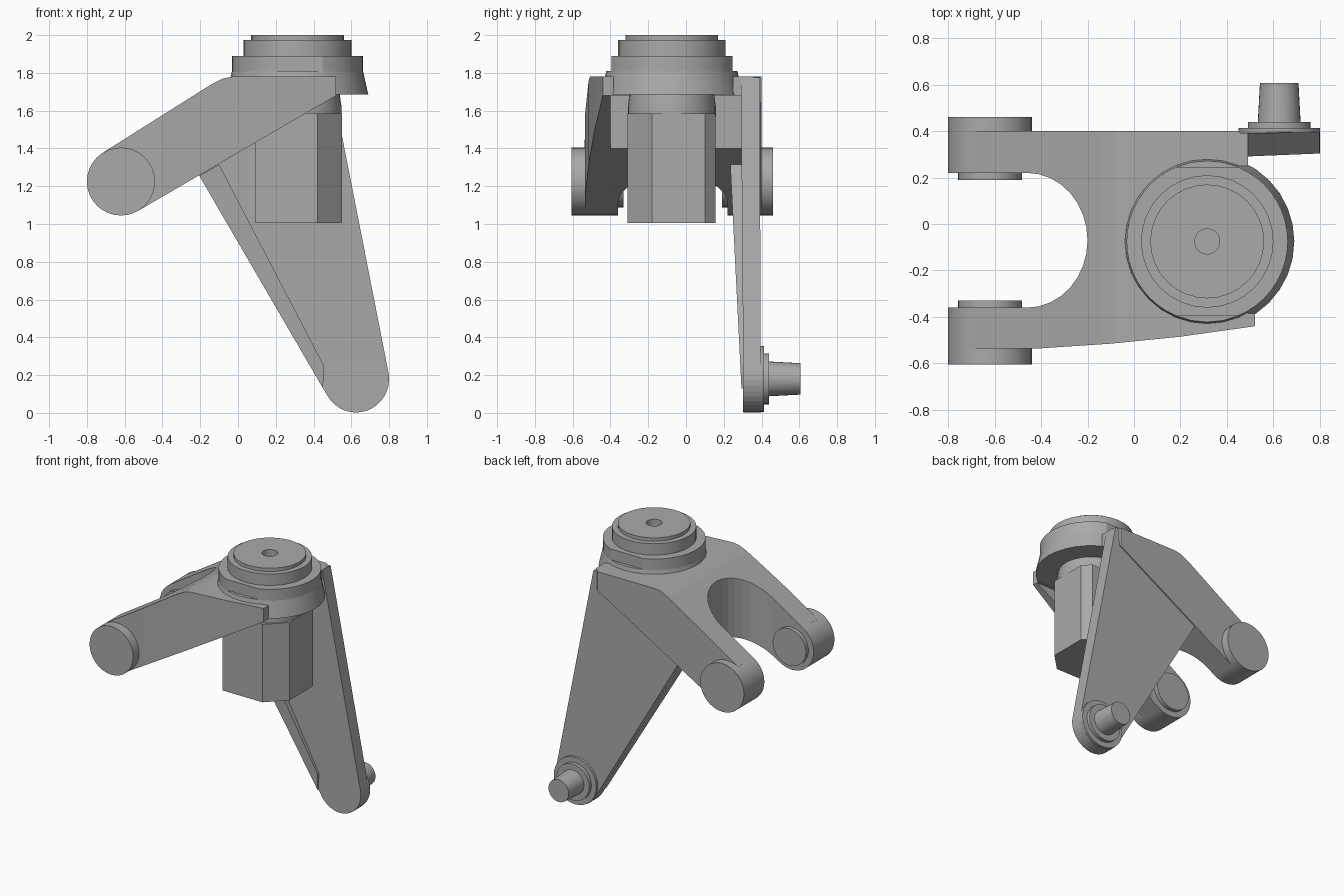
import bpy, bmesh, math
from mathutils import Vector

cube = bpy.data.objects.get("Cube")
if cube:
    bpy.data.objects.remove(cube, do_unlink=True)

grey = bpy.data.materials.new("plain_grey")
grey.use_nodes = True
COLOR = (0.4, 0.4, 0.4, 1)
grey.diffuse_color = COLOR
grey.node_tree.nodes["Principled BSDF"].inputs["Base Color"].default_value = COLOR

HUB = (0.315, -0.075)      # hub axis in x, y
PIVOT = (-0.62, 1.225)     # arm pivot axis in x, z
PIN = (0.625, 0.18)        # leg pin axis in x, z


def finish(name, bm, smooth=True):
    bmesh.ops.recalc_face_normals(bm, faces=bm.faces)
    mesh = bpy.data.meshes.new(name)
    bm.to_mesh(mesh)
    bm.free()
    obj = bpy.data.objects.new(name, mesh)
    bpy.context.collection.objects.link(obj)
    mesh.materials.append(grey)
    if smooth:
        bpy.ops.object.select_all(action="DESELECT")
        obj.select_set(True)
        bpy.context.view_layer.objects.active = obj
        bpy.ops.object.shade_smooth_by_angle(angle=math.radians(25))
    return obj


def prism(name, pts, a, b, axis="y", smooth=False):
    """Extrude an outline along y or z; a and b are levels or functions of the point."""
    bm = bmesh.new()
    rings = []
    for level in (a, b):
        ring = []
        for u, v in pts:
            d = level(u, v) if callable(level) else level
            ring.append(bm.verts.new((u, d, v) if axis == "y" else (u, v, d)))
        rings.append(ring)
    bm.faces.new(rings[0])
    bm.faces.new(rings[1])
    n = len(pts)
    for i in range(n):
        j = (i + 1) % n
        bm.faces.new((rings[0][i], rings[0][j], rings[1][j], rings[1][i]))
    return finish(name, bm, smooth)


def lathe(name, profile, centre, axis="z", sides=32, flat=None):
    """Stack of (radius, level) rings round an axis; flat clamps the rings in y."""
    bm = bmesh.new()
    rings = []
    for r, d in profile:
        ring = []
        for i in range(sides):
            t = math.tau * i / sides
            u, v = r * math.cos(t), r * math.sin(t)
            if flat:
                v = max(-flat, min(flat, v))
            u, v = u + centre[0], v + centre[1]
            ring.append(bm.verts.new((u, v, d) if axis == "z" else (u, d, v)))
        rings.append(ring)
    for lo, hi in zip(rings, rings[1:]):
        for i in range(sides):
            j = (i + 1) % sides
            bm.faces.new((lo[i], lo[j], hi[j], hi[i]))
    bm.faces.new(rings[0])
    bm.faces.new(rings[-1])
    return finish(name, bm)


def boolean(obj, cutter, operation):
    mod = obj.modifiers.new(operation.lower(), "BOOLEAN")
    mod.operation = operation
    mod.solver = "EXACT"
    mod.object = cutter
    bpy.context.view_layer.objects.active = obj
    bpy.ops.object.modifier_apply(modifier=mod.name)
    bpy.data.objects.remove(cutter, do_unlink=True)


def arc(centre, rx, ry, start, end, steps):
    out = []
    for i in range(steps + 1):
        t = math.radians(start + (end - start) * i / steps)
        out.append((centre[0] + rx * math.cos(t), centre[1] + ry * math.sin(t)))
    return out


# Forked frame: side profile intersected with the plan outline
side = [(-0.71, 1.381), (-0.14, 1.74), (-0.08, 1.77), (-0.03, 1.78),
        (0.52, 1.78), (0.52, 1.68), (-0.53, 1.069)]
frame = prism("forked_frame", side, -0.7, 0.6)

slot = arc((-0.46, -0.07), 0.26, 0.29, -90, 90, 16)
front_edge = [(-0.8, -0.537), (-0.4, -0.535), (-0.1, -0.515), (0.2, -0.485), (0.52, -0.44)]
plan = front_edge + [(0.52, -0.385), (0.36, -0.38), (0.36, 0.25), (0.49, 0.25), (0.49, 0.355),
                     (0.45, 0.4), (-0.8, 0.4), (-0.8, 0.22)] + slot[::-1] + [(-0.8, -0.36)]
boolean(frame, prism("plan_cutter", plan, 0.8, 2.0, "z"), "INTERSECT")

# Hollow under the hub
pocket = [(0.04, -0.4), (0.7, -0.4), (0.7, 0.295), (0.04, 0.295)]
boolean(frame, prism("pocket_cutter", pocket, 0.8, 1.68, "z"), "DIFFERENCE")

# Pivot barrels with a smaller boss on the inner side
for name, outer, inner, boss in (("front_pivot", -0.605, -0.36, -0.33),
                                 ("back_pivot", 0.46, 0.22, 0.19)):
    lathe(name, [(0.18, outer), (0.18, inner), (0.137, inner), (0.137, boss)], PIVOT, "y")

# Leg plate with a round foot
foot = arc(PIN, 0.175, 0.178, 8, -150, 16)
leg = [(0.05, 1.775), (0.49, 1.775), (0.55, 1.47)] + foot + [(-0.205, 1.255)]
prism("leg_plate", leg, lambda x, z: 0.305 - 0.008 * z, lambda x, z: 0.396 - 0.003 * z)

# Tapering rib along the inner edge of the leg
rib = [(-0.205, 1.255), (-0.1, 1.315), (0.455, 0.25), (0.45, 0.13)]
prism("leg_rib", rib, lambda x, z: 0.3 - 0.05 * z, 0.35)

# Foot boss, collar and pin
lathe("foot_boss", [(0.175, 0.303), (0.175, 0.413), (0.135, 0.413), (0.135, 0.44),
                    (0.092, 0.44), (0.083, 0.607)], PIN, "y")

# Hub skirt, flange with two flats, and stepped cap with a centre hole
lathe("hub_skirt", [(0.375, 1.685), (0.347, 1.81)], HUB)
lathe("hub_flange", [(0.347, 1.8), (0.347, 1.89)], HUB, sides=48, flat=0.32)
lathe("hub_cap", [(0.285, 1.88), (0.285, 1.975), (0.245, 1.975), (0.245, 2.0),
                  (0.054, 2.0), (0.054, 1.95)], HUB)

# Body with chamfered corners hanging below the hub
lathe("body_neck", [(0.233, 1.57), (0.233, 1.62), (0.222, 1.7)], HUB)
body = [(0.09, -0.31), (0.42, -0.31), (0.55, -0.18), (0.55, 0.1),
        (0.495, 0.155), (0.145, 0.155), (0.09, 0.1)]
prism("body_block", body, 1.005, 1.585, "z")
